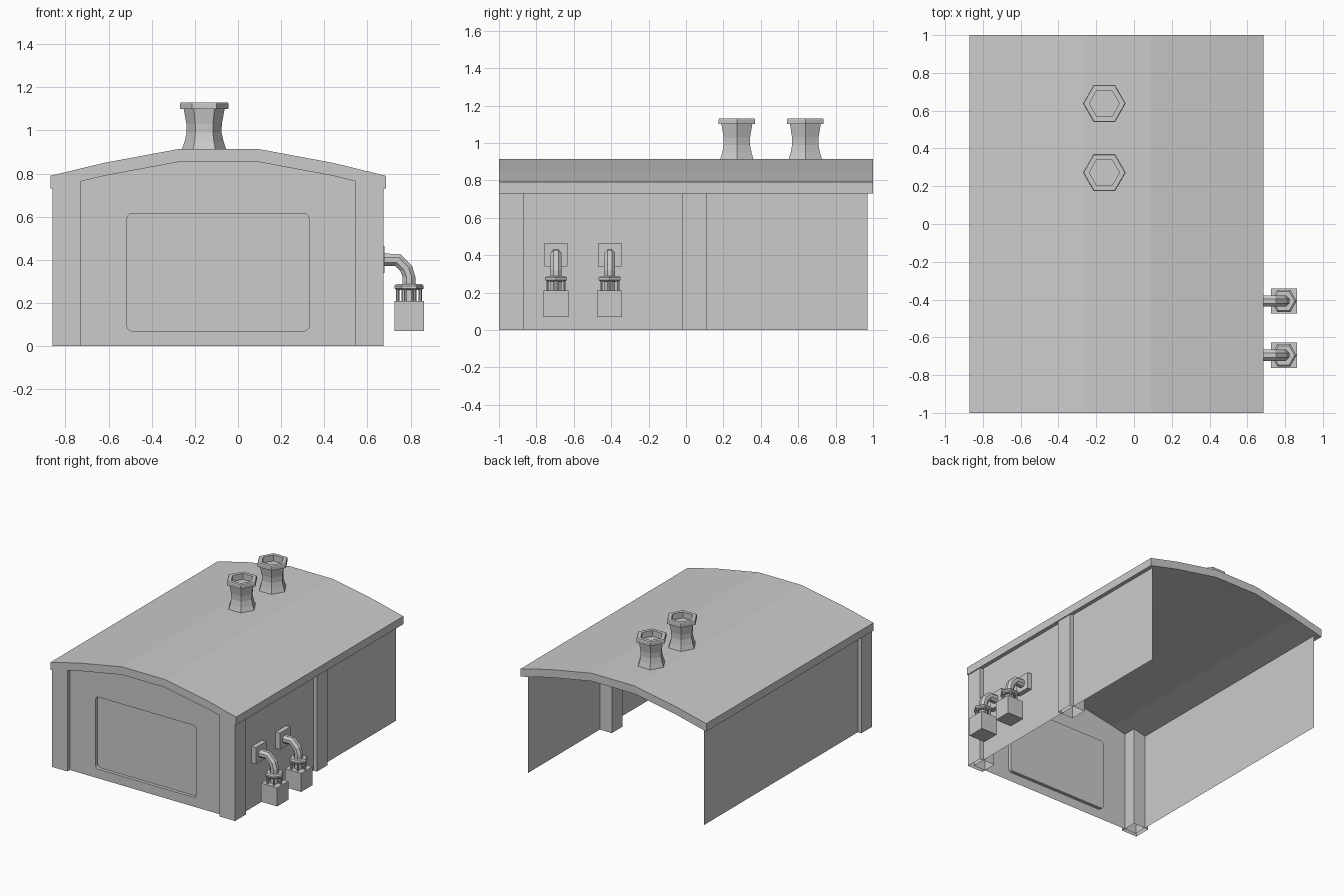
import bpy, bmesh
from math import sin, cos, pi
from mathutils import Vector

if "Cube" in bpy.data.objects:
    bpy.data.objects.remove(bpy.data.objects["Cube"])


def finish(name, bm, recalc=True):
    if recalc:
        bmesh.ops.recalc_face_normals(bm, faces=bm.faces)
    me = bpy.data.meshes.new(name)
    bm.to_mesh(me)
    bm.free()
    ob = bpy.data.objects.new(name, me)
    bpy.context.collection.objects.link(ob)
    return ob


def box(name, x, y, z, open_bottom=False):
    bm = bmesh.new()
    bmesh.ops.create_cube(bm, size=1)
    for v in bm.verts:
        for i, (a, b) in enumerate((x, y, z)):
            v.co[i] = a if v.co[i] < 0 else b
    bm.normal_update()
    if open_bottom:
        low = [f for f in bm.faces if f.normal.z < -0.5]
        bmesh.ops.delete(bm, geom=low, context='FACES_ONLY')
        return finish(name, bm, False)
    return finish(name, bm)


def skin(name, rings, cap_start=True, cap_end=True):
    """Join equal-sized rings of points into one tube."""
    bm = bmesh.new()
    rows = [[bm.verts.new(p) for p in r] for r in rings]
    n = len(rows[0])
    for a, b in zip(rows, rows[1:]):
        for i in range(n):
            bm.faces.new((a[i], a[(i + 1) % n], b[(i + 1) % n], b[i]))
    if cap_start:
        bm.faces.new(rows[0])
    if cap_end:
        bm.faces.new(rows[-1])
    return finish(name, bm)


def lathe(name, x, y, profile, n=6, **caps):
    return skin(name, [[(x + r * cos(2 * pi * i / n), y + r * sin(2 * pi * i / n), z)
                        for i in range(n)] for r, z in profile], **caps)


# Roof: shallow faceted arch, constant thickness
top = [(-0.87, 0.79), (-0.62, 0.85), (-0.27, 0.915),
       (0.09, 0.915), (0.44, 0.85), (0.685, 0.79)]
section = top + [(x, z - 0.06) for x, z in reversed(top)]
skin("roof", [[(x, y, z) for x, z in section] for y in (-1, 1)])

# Side walls: single sheets, open at the back
for name, x in (("left_wall", -0.83), ("right_wall", 0.645)):
    bm = bmesh.new()
    pts = [(x, -0.97, 0), (x, 0.97, 0), (x, 0.97, 0.742), (x, -0.97, 0.742)]
    if x < 0:
        pts.reverse()
    bm.faces.new([bm.verts.new(p) for p in pts])
    finish(name, bm, False)

# Front wall with recessed rounded panel
bm = bmesh.new()
outer = [(-0.83, 0), (0.645, 0), (0.645, 0.741)]
outer += [(x, z - 0.06) for x, z in reversed(top[1:-1])] + [(-0.83, 0.741)]
x0, x1, z0, z1, rad = -0.515, 0.33, 0.07, 0.615, 0.025
inner = []
for k, (cx, cz) in enumerate(((x1 - rad, z1 - rad), (x0 + rad, z1 - rad),
                              (x0 + rad, z0 + rad), (x1 - rad, z0 + rad))):
    for j in range(4):
        a = pi / 2 * (k + j / 3)
        inner.append((cx + rad * cos(a), cz + rad * sin(a)))
front, depth = -0.97, 0.025


def ring(pts, y):
    return [bm.verts.new((x, y, z)) for x, z in pts]


def loop_edges(vs):
    return [bm.edges.new((vs[i], vs[(i + 1) % len(vs)])) for i in range(len(vs))]


o, a = ring(outer, front), ring(inner, front)
bmesh.ops.triangle_fill(bm, edges=loop_edges(o) + loop_edges(a),
                        use_beauty=True, normal=Vector((0, -1, 0)))
b = ring(inner, front + depth)
for i in range(len(a)):
    j = (i + 1) % len(a)
    bm.faces.new((a[i], a[j], b[j], b[i]))
bm.faces.new(b)
finish("front_wall", bm)

# Hollow posts at the front corners and middle of the right wall
box("front_left_post", (-0.86, -0.73), (-0.999, -0.87), (0, 0.765), True)
box("front_right_post", (0.545, 0.675), (-0.999, -0.87), (0, 0.765), True)
box("right_middle_post", (0.545, 0.675), (-0.02, 0.11), (0, 0.765), True)

# Hexagonal chimneys with hollow caps
for i, y in enumerate((0.272, 0.638)):
    lathe(f"chimney_{i + 1}", -0.157, y,
          [(0.105, 0.905), (0.09, 0.95), (0.081, 0.99), (0.082, 1.03), (0.095, 1.10),
           (0.113, 1.10), (0.113, 1.125), (0.109, 1.13), (0.08, 1.13), (0.08, 1.085)],
          cap_start=False)

# Outlet pipes on the right wall
px = 0.793
for i, y in enumerate((-0.695, -0.408)):
    n = i + 1
    box(f"pipe_wall_plate_{n}", (0.64, 0.68), (y - 0.0625, y + 0.0625), (0.34, 0.465))
    # bent pipe: each ring tilts with the path
    path = [((0.67, 0.40), 0), ((0.74, 0.40), pi / 8),
            ((0.78, 0.36), 3 * pi / 8), ((px, 0.32), pi / 2), ((px, 0.21), pi / 2)]
    rings = []
    for (cx, cz), tilt in path:
        ring_pts = []
        for k in range(8):
            t = 2 * pi * (k + 0.5) / 8
            s, w = 0.032 * cos(t), 0.032 * sin(t)
            ring_pts.append((cx + s * sin(tilt), y + w, cz + s * cos(tilt)))
        rings.append(ring_pts)
    skin(f"bent_pipe_{n}", rings)
    lathe(f"pipe_collar_{n}", px, y,
          [(0.058, 0.26), (0.068, 0.268), (0.068, 0.28), (0.058, 0.288)])
    for k in range(6):
        t = pi / 3 * k
        lathe(f"collar_rod_{n}_{k + 1}", px + 0.052 * cos(t), y + 0.052 * sin(t),
              [(0.008, 0.205), (0.008, 0.265)])
    box(f"pipe_box_{n}", (0.725, 0.862), (y - 0.067, y + 0.067), (0.07, 0.21))
